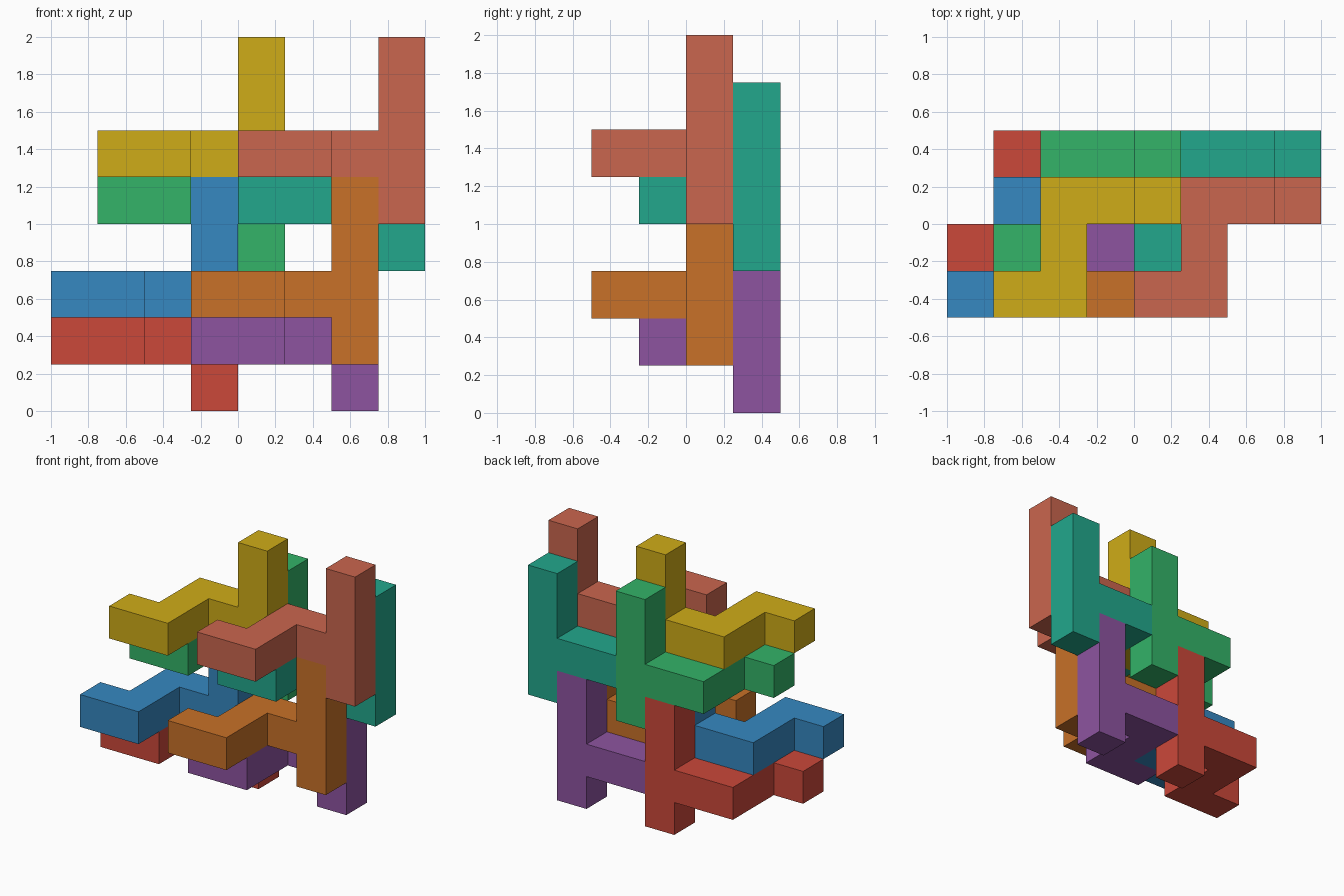
import bpy, bmesh
from mathutils import Vector

if "Cube" in bpy.data.objects:
    bpy.data.objects.remove(bpy.data.objects["Cube"])

U = 0.25  # cube size
ORIGIN = Vector((-1.0, -0.5, 0.0))

# Shared piece: a four-cube column with an S-shaped arm one cube up
ARM = [(3, 2), (2, 2), (1, 2), (1, 1), (1, 0), (0, 0)]
CELLS = {(3, 2, k) for k in range(4)} | {(x, y, 1) for x, y in ARM}


def linear(c):
    c /= 255
    return c / 12.92 if c <= 0.04045 else ((c + 0.055) / 1.055) ** 2.4


def piece_mesh(name):
    """Outer skin of the cells, with coplanar faces merged."""
    bm = bmesh.new()
    for cell in sorted(CELLS):
        for axis in range(3):
            for side in (0, 1):
                near = list(cell)
                near[axis] += 2 * side - 1
                if tuple(near) in CELLS:
                    continue
                a, b = (axis + 1) % 3, (axis + 2) % 3
                corners = []
                for da, db in ((0, 0), (1, 0), (1, 1), (0, 1)):
                    p = Vector(cell)
                    p[axis] += side
                    p[a] += da
                    p[b] += db
                    corners.append(bm.verts.new(p * U))
                bm.faces.new(corners if side else corners[::-1])
    bmesh.ops.remove_doubles(bm, verts=bm.verts, dist=1e-4)
    bmesh.ops.dissolve_limit(bm, angle_limit=0.01, verts=bm.verts, edges=bm.edges)
    mesh = bpy.data.meshes.new(name)
    bm.to_mesh(mesh)
    bm.free()
    return mesh


# Name, offset in cubes, display colour
PIECES = [
    ("red_piece", (0, 1, 0), (203, 72, 58)),
    ("purple_piece", (3, 1, 0), (141, 84, 160)),
    ("blue_piece", (0, 0, 1), (54, 136, 193)),
    ("orange_piece", (3, 0, 1), (200, 113, 40)),
    ("green_piece", (1, 1, 3), (51, 179, 104)),
    ("teal_piece", (4, 1, 3), (34, 167, 140)),
    ("yellow_piece", (1, 0, 4), (207, 172, 24)),
    ("coral_piece", (4, 0, 4), (202, 102, 78)),
]

# Interlocking stack of eight pieces
for name, offset, rgb in PIECES:
    obj = bpy.data.objects.new(name, piece_mesh(name))
    obj.location = ORIGIN + Vector(offset) * U
    mat = bpy.data.materials.new(name + "_colour")
    mat.diffuse_color = (*map(linear, rgb), 1.0)
    mat.use_nodes = True
    mat.node_tree.nodes["Principled BSDF"].inputs["Base Color"].default_value = mat.diffuse_color
    obj.data.materials.append(mat)
    bpy.context.collection.objects.link(obj)
